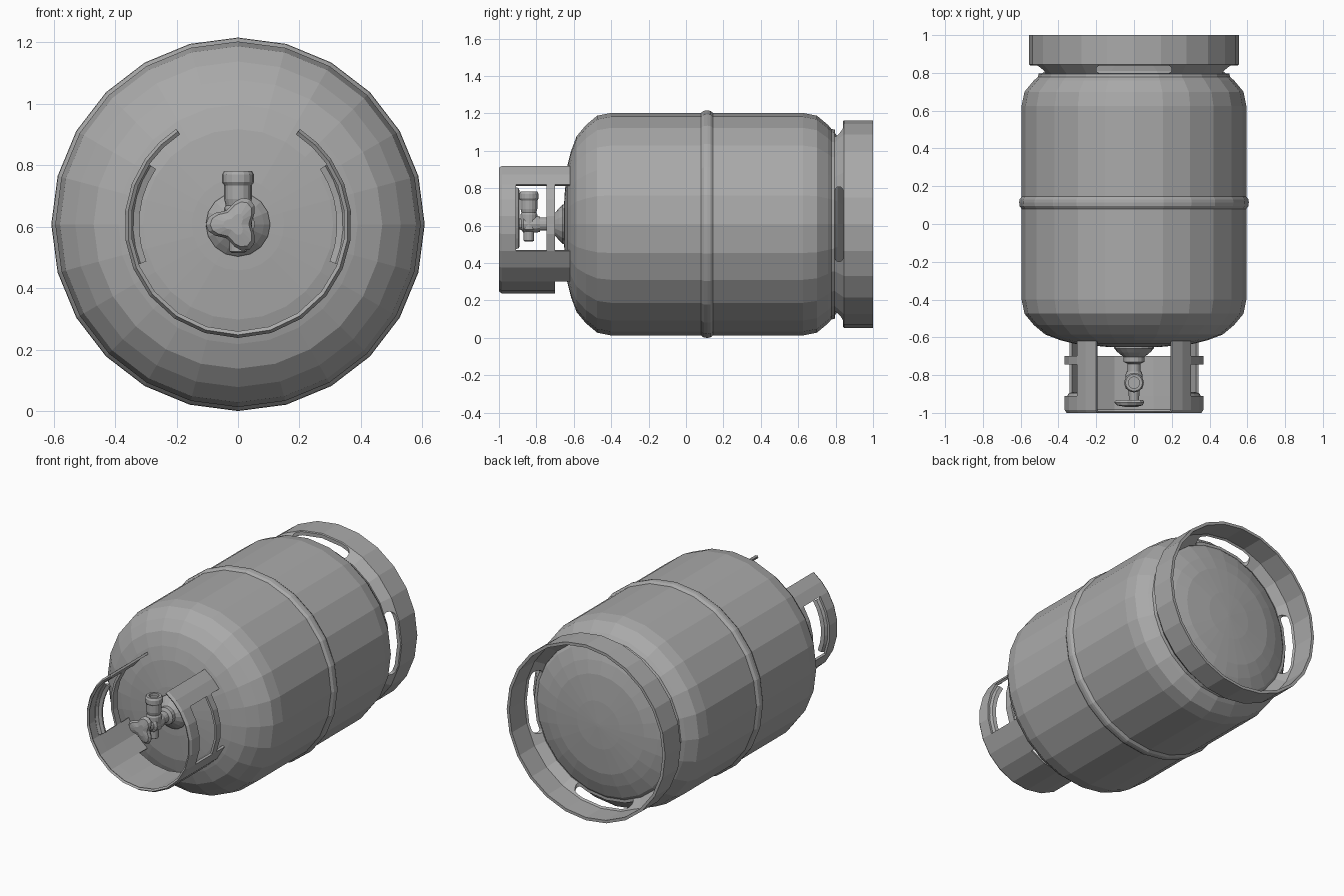
import bpy
import bmesh
from math import sin, cos, pi, radians
from mathutils import Vector

if "Cube" in bpy.data.objects:
    bpy.data.objects.remove(bpy.data.objects["Cube"], do_unlink=True)

AXIS_Z = 0.608   # height of the cylinder's long axis
SIDES = 24

metal = bpy.data.materials.new("grey metal")
metal.use_nodes = True
GREY = (0.4, 0.4, 0.4, 1)
metal.diffuse_color = GREY
metal.node_tree.nodes["Principled BSDF"].inputs["Base Color"].default_value = GREY


def finish(name, bm):
    bmesh.ops.remove_doubles(bm, verts=bm.verts, dist=1e-5)
    bmesh.ops.recalc_face_normals(bm, faces=bm.faces)
    mesh = bpy.data.meshes.new(name)
    bm.to_mesh(mesh)
    bm.free()
    mesh.materials.append(metal)
    obj = bpy.data.objects.new(name, mesh)
    bpy.context.collection.objects.link(obj)
    return obj


def lathe(name, profile, sides=SIDES, upright_y=None, loop=False):
    """Revolve (radius, distance) points about the long axis, or about a
    vertical axis standing at upright_y."""
    bm = bmesh.new()
    rings = []
    for r, t in profile:
        ring = []
        for i in range(sides):
            a = 2 * pi * i / sides
            if upright_y is None:
                co = (r * sin(a), t, AXIS_Z + r * cos(a))
            else:
                co = (r * sin(a), upright_y + r * cos(a), t)
            ring.append(bm.verts.new(co))
        rings.append(ring)
    pairs = list(zip(rings, rings[1:]))
    if loop:
        pairs.append((rings[-1], rings[0]))
    for a, b in pairs:
        for i in range(sides):
            j = (i + 1) % sides
            bm.faces.new((a[i], a[j], b[j], b[i]))
    if not loop:
        bm.faces.new(rings[0])
        bm.faces.new(rings[-1])
    return finish(name, bm)


def prism(name, outline, depth):
    """Extrude a closed outline of points along a vector."""
    bm = bmesh.new()
    face = bm.faces.new([bm.verts.new(p) for p in outline])
    new = bmesh.ops.extrude_face_region(bm, geom=[face])["geom"]
    moved = [g for g in new if isinstance(g, bmesh.types.BMVert)]
    bmesh.ops.translate(bm, verts=moved, vec=Vector(depth))
    return finish(name, bm)


def apply_modifier(obj, mod):
    with bpy.context.temp_override(object=obj, active_object=obj):
        bpy.ops.object.modifier_apply(modifier=mod.name)


# Tank: the same domed head at both ends, with a weld bead round the middle
head = [(0.595, 0), (0.58, 0.075), (0.53, 0.135), (0.47, 0.185),
        (0.39, 0.215), (0.31, 0.235), (0.15, 0.25), (0.01, 0.255)]
bead = [(0.595, 0.08), (0.606, 0.095), (0.608, 0.115), (0.606, 0.13), (0.595, 0.145)]
tank = [(r, -0.4 - d) for r, d in reversed(head)] + bead
tank += [(r, 0.625 + d) for r, d in head]
lathe("tank", tank)

# Foot ring with four rounded slots
foot_ring = lathe("foot_ring", [
    (0.51, 0.775), (0.505, 0.795), (0.555, 0.845), (0.555, 1.0),
    (0.537, 1.0), (0.537, 0.85), (0.487, 0.80), (0.487, 0.775)], loop=True)


def slot_outline(place):
    points = []
    for side in (1, -1):
        for k in range(7):
            a = -pi / 2 + pi * k / 6
            points.append(place(side * (0.178 + 0.022 * cos(a)),
                                0.818 + side * 0.022 * sin(a)))
    return points


cutters = [
    prism("slot_cutter_upright", slot_outline(lambda u, y: (u, y, -0.2)), (0, 0, 1.7)),
    prism("slot_cutter_sideways",
          slot_outline(lambda u, y: (-0.8, y, AXIS_Z + u)), (1.6, 0, 0)),
]
for cutter in cutters:
    mod = foot_ring.modifiers.new("slots", "BOOLEAN")
    mod.operation = "DIFFERENCE"
    mod.solver = "EXACT"
    mod.object = cutter
    apply_modifier(foot_ring, mod)
    bpy.data.objects.remove(cutter, do_unlink=True)

# Guard collar: open at the top, with a hand opening on each side
angles = [-90, -73, -56, -39, -23, -8, 7, 21, 35, 46, 57]
stations = [-1.0, -0.985, -0.91, -0.745, -0.70, -0.62]
radii = [0.36, 0.37, 0.37, 0.37, 0.37, 0.37]


def collar_cell_kept(angle, y):
    if -23 < angle < 35:                 # beside the hands: rim and post only
        return y < -0.91 or -0.745 < y < -0.70
    return angle > -56 or y < -0.70      # drain notch along the bottom


bm = bmesh.new()
for side in (1, -1):
    for a0, a1 in zip(angles, angles[1:]):
        for k in range(len(stations) - 1):
            if not collar_cell_kept((a0 + a1) / 2, (stations[k] + stations[k + 1]) / 2):
                continue
            corners = [(a0, k), (a1, k), (a1, k + 1), (a0, k + 1)]
            bm.faces.new([bm.verts.new((side * radii[j] * cos(radians(a)), stations[j],
                                        AXIS_Z + radii[j] * sin(radians(a))))
                          for a, j in corners])
collar = finish("guard_collar", bm)
# Make the sheet's normals point outwards before thickening it inwards
bm = bmesh.new()
bm.from_mesh(collar.data)
bm.normal_update()
centre = Vector((0, 0, AXIS_Z))
for f in bm.faces:
    out = f.calc_center_median() - centre
    out.y = 0
    if f.normal.dot(out) < 0:
        f.normal_flip()
bm.to_mesh(collar.data)
bm.free()
mod = collar.modifiers.new("thickness", "SOLIDIFY")
mod.thickness = 0.014
mod.offset = -1
apply_modifier(collar, mod)

# Folded grip lips on the inside of the hand openings
section = [(0.36, -0.92), (0.345, -0.895), (0.322, -0.89),
           (0.322, -0.90), (0.342, -0.908), (0.352, -0.925)]
for side, label in ((1, "left"), (-1, "right")):
    bm = bmesh.new()
    rows = []
    for k in range(7):
        a = radians(-22 + 56 * k / 6)
        rows.append([bm.verts.new((side * r * cos(a), y, AXIS_Z + r * sin(a)))
                     for r, y in section])
    for p, q in zip(rows, rows[1:]):
        for i in range(len(section)):
            j = (i + 1) % len(section)
            bm.faces.new((p[i], p[j], q[j], q[i]))
    bm.faces.new(rows[0])
    bm.faces.new(rows[-1])
    finish(label + "_grip_lip", bm)

# Valve: boss on the tank, stem, upright outlet with a nut
lathe("valve_boss", [(0.105, -0.63), (0.105, -0.66), (0.085, -0.68), (0.055, -0.705),
                     (0.055, -0.73), (0.035, -0.74), (0.035, -0.79)], 16)
lathe("valve_stem", [(0.04, -0.78), (0.045, -0.80), (0.045, -0.87),
                     (0.03, -0.88), (0.025, -0.95)], 12)
OUTLET_Y = -0.84
lathe("valve_outlet", [(0.02, 0.515), (0.028, 0.52), (0.028, 0.57), (0.045, 0.58),
                       (0.045, 0.66), (0.04, 0.67), (0.045, 0.69), (0.045, 0.735),
                       (0.052, 0.745), (0.052, 0.77), (0.045, 0.782), (0.03, 0.782),
                       (0.03, 0.765)], 16, upright_y=OUTLET_Y)

# Three-lobed hand knob with a raised middle
bm = bmesh.new()
rows = []
for scale, y in ((0.9, -0.932), (1.0, -0.945), (0.85, -0.96), (0.4, -0.968)):
    row = []
    for i in range(24):
        a = 2 * pi * i / 24
        r = scale * (0.074 - 0.021 * cos(3 * a))
        row.append(bm.verts.new((-0.01 + r * cos(a), y, AXIS_Z + r * sin(a))))
    rows.append(row)
for p, q in zip(rows, rows[1:]):
    for i in range(24):
        j = (i + 1) % 24
        bm.faces.new((p[i], p[j], q[j], q[i]))
bm.faces.new(rows[0])
bm.faces.new(rows[-1])
finish("hand_knob", bm)
